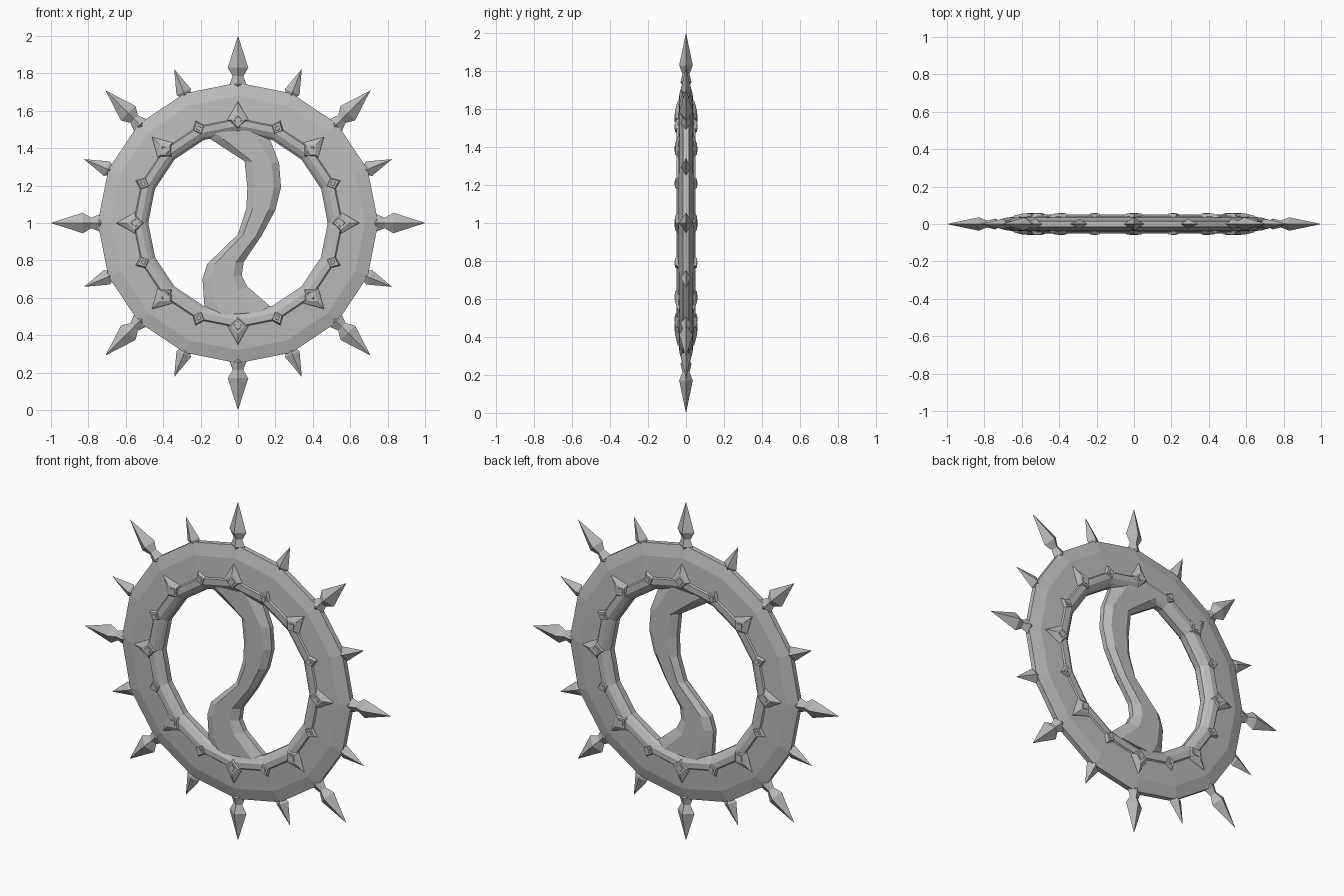
import bpy, bmesh
from math import sin, cos, pi
from mathutils import Vector

if "Cube" in bpy.data.objects:
    bpy.data.objects.remove(bpy.data.objects["Cube"])

steel = bpy.data.materials.new("grey_steel")
steel.use_nodes = True
GREY = (0.5, 0.5, 0.5, 1)
steel.diffuse_color = GREY
steel.node_tree.nodes["Principled BSDF"].inputs["Base Color"].default_value = GREY

SIDES = 16
STEP = 2 * pi / SIDES


def place(angle, r, t, y):
    """Point at radius r, sideways offset t and depth y, turned from the top."""
    return Vector((r * sin(angle) + t * cos(angle), y,
                   1 + r * cos(angle) - t * sin(angle)))


def loft(name, rings, closed=False):
    """Bridge equal cross-sections into a flat-shaded solid."""
    bm = bmesh.new()
    rows = [[bm.verts.new(p) for p in ring] for ring in rings]
    n = len(rows[0])
    for a, b in zip(rows, rows[1:] + (rows[:1] if closed else [])):
        for i in range(n):
            j = (i + 1) % n
            bm.faces.new((a[i], a[j], b[j], b[i]))
    if not closed:
        bm.faces.new(rows[0])
        bm.faces.new(rows[-1])
    bmesh.ops.remove_doubles(bm, verts=bm.verts, dist=0.0002)
    bmesh.ops.recalc_face_normals(bm, faces=bm.faces)
    mesh = bpy.data.meshes.new(name)
    bm.to_mesh(mesh)
    bm.free()
    mesh.materials.append(steel)
    obj = bpy.data.objects.new(name, mesh)
    bpy.context.collection.objects.link(obj)
    return obj


def lathe(name, half):
    """Turn a half profile of (radius, depth), mirrored front to back."""
    profile = half + [(r, -y) for r, y in reversed(half)]
    loft(name, [[place(i * STEP, r, 0, y) for r, y in profile]
                for i in range(SIDES)], closed=True)


def spike(name, angle, profile, depth):
    """Four-sided spike from (radius, half width) pairs."""
    loft(name, [[place(angle, r, w * t, w * depth * d)
                 for t, d in ((1, 0), (0, 1), (-1, 0), (0, -1))]
                for r, w in profile])


def stud(name, angle, layers, side):
    """Stacked kites: (depth, inner radius, middle radius, outer radius, half width)."""
    loft(name, [[place(angle, lo, 0, side * y), place(angle, mid, w, side * y),
                 place(angle, hi, 0, side * y), place(angle, mid, -w, side * y)]
                for y, lo, mid, hi, w in layers])


# Wide outer ring and the raised trim around its opening
lathe("outer_ring", [(0.75, 0.015), (0.68, 0.035), (0.55, 0.043), (0.50, 0.03)])
lathe("inner_trim", [(0.57, 0.03), (0.553, 0.05), (0.52, 0.05), (0.495, 0.035), (0.48, 0.018)])

# Alternating large and small spikes and studs
LARGE_SPIKE = [(0.69, 0.001), (0.742, 0.045), (0.785, 0.028), (0.83, 0.055), (1.0, 0.0005)]
SMALL_SPIKE = [(0.70, 0.001), (0.758, 0.042), (0.89, 0.0005)]
LARGE_STUD = [(0.03, 0.50, 0.55, 0.66, 0.065), (0.045, 0.505, 0.55, 0.64, 0.055),
              (0.057, 0.512, 0.55, 0.592, 0.036)]
LARGE_GEM = [(0.05, 0.523, 0.55, 0.577, 0.025), (0.06, 0.528, 0.55, 0.572, 0.02)]
SMALL_STUD = [(0.03, 0.51, 0.548, 0.60, 0.042), (0.057, 0.518, 0.548, 0.582, 0.027)]
SMALL_GEM = [(0.05, 0.53, 0.548, 0.567, 0.016), (0.06, 0.534, 0.548, 0.563, 0.012)]

for i in range(SIDES):
    big = i % 2 == 0
    size = "large" if big else "small"
    spike(f"{size}_spike_{i}", i * STEP, LARGE_SPIKE if big else SMALL_SPIKE, 0.65)
    for side, face in ((-1, "front"), (1, "back")):
        stud(f"{face}_{size}_stud_{i}", i * STEP, LARGE_STUD if big else SMALL_STUD, side)
        stud(f"{face}_{size}_gem_{i}", i * STEP, LARGE_GEM if big else SMALL_GEM, side)

# Wavy divider: left edge (x, z) and right edge (x, z) of each section
EDGES = [((-0.20, 1.48), (0.14, 1.50)), ((-0.15, 1.45), (0.17, 1.45)),
         ((0.035, 1.33), (0.22, 1.32)), ((0.05, 1.19), (0.23, 1.19)),
         ((0.045, 1.08), (0.20, 1.07)), ((0.0, 0.94), (0.125, 0.93)),
         ((-0.165, 0.78), (0.03, 0.79)), ((-0.19, 0.70), (0.02, 0.72)),
         ((-0.18, 0.56), (0.05, 0.66)), ((-0.17, 0.50), (0.20, 0.53))]
ACROSS = [(0, 0.015), (0.22, 0.04), (0.78, 0.04), (1, 0.015)]
SECTION = ACROSS + [(u, -y) for u, y in reversed(ACROSS)]
sections = []
for (ax, az), (bx, bz) in EDGES:
    a, b = Vector((ax, 0, az)), Vector((bx, 0, bz))
    sections.append([a.lerp(b, u) + Vector((0, y, 0)) for u, y in SECTION])
loft("wavy_divider", sections)
